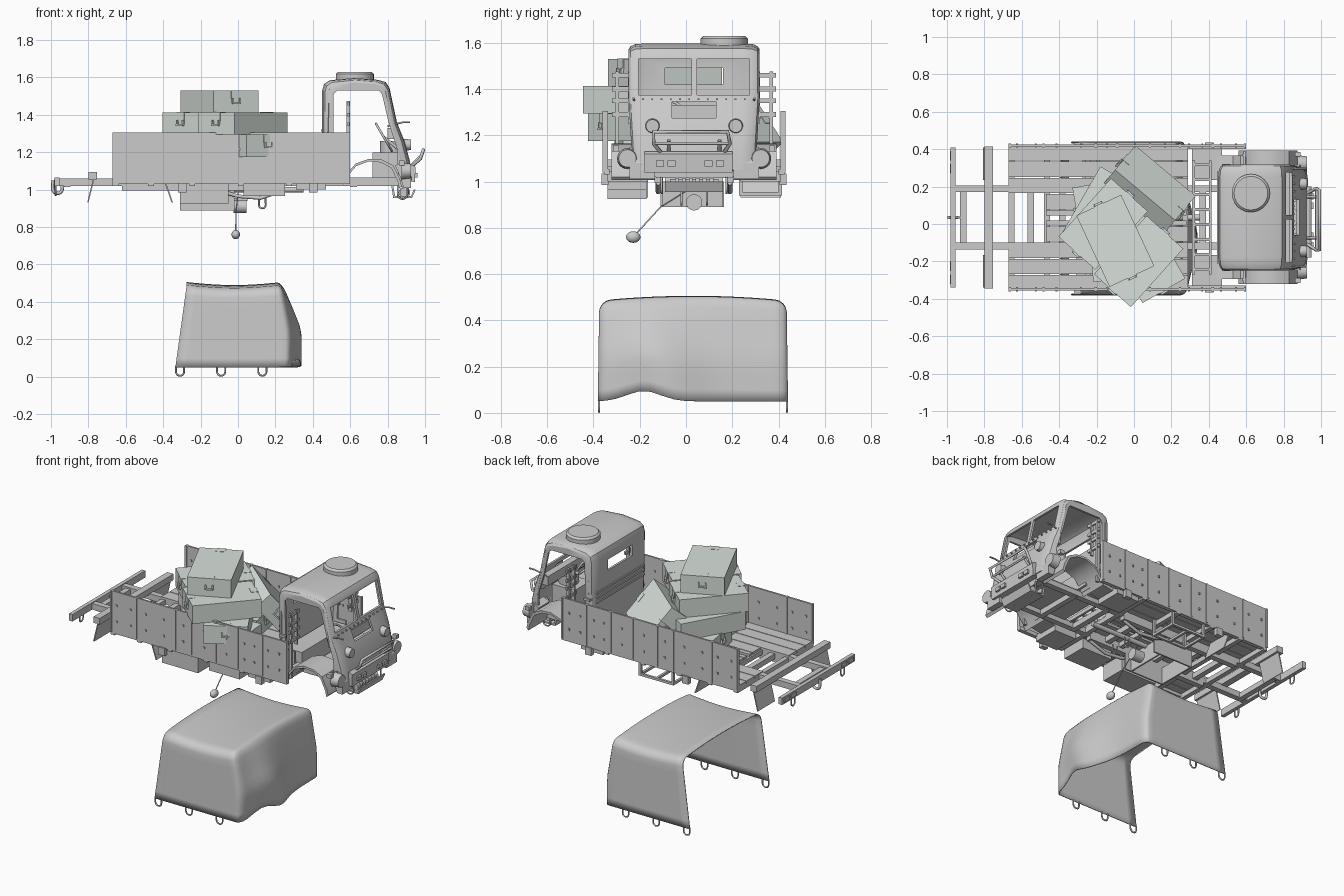
import bpy, bmesh, math
from mathutils import Vector, Matrix

if "Cube" in bpy.data.objects:
    bpy.data.objects.remove(bpy.data.objects["Cube"])

YC = 0.035                      # centre line of the truck
SIDES = (-1, 1)
crate_mat = bpy.data.materials.new("crate_paint")
crate_mat.diffuse_color = (0.69, 0.75, 0.71, 1)
crate_mat.use_nodes = True
crate_mat.node_tree.nodes["Principled BSDF"].inputs["Base Color"].default_value = crate_mat.diffuse_color

def finish(name, bm, smooth=False):
    bmesh.ops.recalc_face_normals(bm, faces=bm.faces)
    me = bpy.data.meshes.new(name)
    bm.to_mesh(me); bm.free()
    ob = bpy.data.objects.new(name, me)
    bpy.context.collection.objects.link(ob)
    if smooth:
        shade(ob)
    return ob

def activate(ob):
    bpy.ops.object.select_all(action='DESELECT')
    ob.select_set(True)
    bpy.context.view_layer.objects.active = ob

def shade(ob, a=35):
    activate(ob)
    bpy.ops.object.shade_smooth_by_angle(angle=math.radians(a))

def boxes(name, spans):
    """One mesh from boxes given as (x0, x1, y0, y1, z0, z1)."""
    bm = bmesh.new()
    for x0, x1, y0, y1, z0, z1 in spans:
        m = Matrix.Translation(((x0+x1)/2, (y0+y1)/2, (z0+z1)/2)) @ Matrix.Diagonal((x1-x0, y1-y0, z1-z0, 1))
        bmesh.ops.create_cube(bm, size=1, matrix=m)
    return finish(name, bm)

def both(x0, x1, d0, d1, z0, z1):
    """A box and its mirror image, d measured from the truck centre line."""
    return [(x0, x1, min(YC+s*d0, YC+s*d1), max(YC+s*d0, YC+s*d1), z0, z1) for s in SIDES]

def prism(name, pts, y0, y1, smooth=False):
    bm = bmesh.new()
    f = bm.faces.new([bm.verts.new((x, y0, z)) for x, z in pts])
    g = bmesh.ops.extrude_face_region(bm, geom=[f])
    bmesh.ops.translate(bm, vec=(0, y1-y0, 0), verts=[v for v in g['geom'] if isinstance(v, bmesh.types.BMVert)])
    return finish(name, bm, smooth)

def tube(name, pts, r=0.006, cyclic=False):
    cu = bpy.data.curves.new(name, 'CURVE')
    cu.dimensions, cu.bevel_depth, cu.bevel_resolution, cu.use_fill_caps = '3D', r, 1, True
    sp = cu.splines.new('POLY')
    sp.points.add(len(pts)-1)
    for p, c in zip(sp.points, pts):
        p.co = (*c, 1)
    sp.use_cyclic_u = cyclic
    ob = bpy.data.objects.new(name, cu)
    bpy.context.collection.objects.link(ob)
    return ob

def cyl(name, loc, r, h, axis='Z', r2=None, seg=24):
    bm = bmesh.new()
    rot = {'Z': Matrix(), 'X': Matrix.Rotation(math.pi/2, 4, 'Y'), 'Y': Matrix.Rotation(-math.pi/2, 4, 'X')}[axis]
    bmesh.ops.create_cone(bm, cap_ends=True, segments=seg, radius1=r, radius2=r if r2 is None else r2,
                          depth=h, matrix=Matrix.Translation(loc) @ rot.to_4x4())
    return finish(name, bm, True)

def hook(name, x, y, z, w=0.02, h=0.045, axis='x', r=0.005):
    pts = []
    for i in range(9):
        a = math.pi*i/8
        d, dz = w*math.cos(a), -(h-w)-w*math.sin(a)
        pts.append((x+d, y, z+dz) if axis == 'x' else (x, y+d, z+dz))
    s, e = Vector(pts[0]), Vector(pts[-1])
    return tube(name, [(s.x, s.y, z)] + pts + [(e.x, e.y, z)], r)

# ---- loose tarpaulin cover below the truck
bm = bmesh.new()
bmesh.ops.create_cube(bm, size=1, matrix=Matrix.Translation((0, 0.03, 0.275)) @ Matrix.Diagonal((1, 0.81, 0.45, 1)))
bmesh.ops.delete(bm, geom=[f for f in bm.faces if f.normal.z < -.5 or f.normal.x < -.5], context='FACES')
bmesh.ops.bevel(bm, geom=[e for e in bm.edges if not e.is_boundary], offset=0.05, segments=4, profile=0.5, affect='EDGES')
cuts = [((x/10, 0, 0), (1, 0, 0)) for x in range(-4, 5)] + [((0, y/20, 0), (0, 1, 0)) for y in range(-6, 8)] \
     + [((0, 0, z/20), (0, 0, 1)) for z in range(2, 9)]
for co, no in cuts:
    bmesh.ops.bisect_plane(bm, geom=bm.verts[:]+bm.edges[:]+bm.faces[:], plane_co=co, plane_no=no)
for v in bm.verts:
    u, t, y = v.co.x+0.5, (0.5-v.co.z)/0.45, v.co.y
    fold = math.exp(-((y+0.17-0.1*t)/0.17)**2)
    back = -0.275-0.06*t
    front = 0.235+(0.045+0.06*fold)*min(t/0.6, 1)
    v.co.x = back+(front-back)*u
    v.co.z += t*u**4*0.045*math.exp(-((y+0.18)/0.1)**2) - (1-t)*(0.016*math.sin(math.pi*u)+0.02*(y-.03)**2/.16-0.006)
    v.co.y += (y-0.03)*0.015*t
cover = finish("tarpaulin_cover", bm)
m = cover.modifiers.new("thickness", 'SOLIDIFY'); m.thickness = 0.006
shade(cover, 50)
for y in (-0.376, 0.436):
    for x in (-0.31, -0.09, 0.13):
        hook("cover_hook", x, y, 0.056, 0.022, 0.051)

# ---- chassis
boxes("chassis_rails", both(-0.97, -0.62, 0.135, 0.172, 1.02, 1.06) + both(-0.62, 0.25, 0.135, 0.172, 0.995, 1.05) + both(.25, .90, .135, .172, 1.02, 1.055))
boxes("chassis_cross_members", [(x, x+0.035, -0.13, 0.20, 1.015, 1.05) for x in (-0.93, -0.57, -0.40, -0.15, 0.1, 0.35, 0.6, 0.86)])
boxes("rear_bumper", [(-0.98, -0.955, -0.34, 0.41, 1.02, 1.065)] + [(-0.985, -0.98, y, y+.05, 1.03, 1.055) for y in (-.32, -.25, .27, .34)])
boxes("rear_cross_bar", [(-0.80, -0.755, -0.345, 0.415, 1.055, 1.095)])
for y in (-0.22, 0.29):
    hook("rear_shackle", -0.975, y, 1.03, 0.018, 0.06, 'y')
hook("tow_hook", -0.965, YC, 1.05, 0.026, 0.07, r=0.009)
for s in SIDES:
    a, b = sorted((YC+s*0.20, YC+s*0.375))
    prism("rear_mud_flap", [(-0.762, 1.08), (-0.80, 0.93), (-0.806, 0.932), (-0.77, 1.08)], a, b)
    prism("bed_mud_flap", [(-0.40, 1.06), (-0.355, 0.93), (-0.348, 0.932), (-0.392, 1.06)], a, b)
    boxes("bed_underbox", [(0.31, 0.47, a, b, 1.0, 1.045)])
    tube("leaf_spring", [(-.1, YC+s*.155, .995), (0, YC+s*.155, .965), (.12, YC+s*.155, .955), (.24, YC+s*.155, .995)], 0.011)
boxes("tank_carrier", [(-.31, -.02, -.11, -.10, .89, 1.0), (-.31, -.02, .155, .165, .89, 1.0), (-.31, -.30, -.11, .165, .89, 1.0), (-.07, -.06, -.11, .165, .89, 1.0)])
boxes("side_lockers", [(-0.31, -0.05, -0.34, -0.17, 0.925, 1.03), (0.03, 0.25, -0.34, -0.17, 0.965, 1.03)])
boxes("spare_tray", [(-.2, .05, .40, .415, .94, .955), (-.2, .05, .23, .245, .94, .955)]
      + [(x, x+.015, .23, .415, .94, .955) for x in (-.2, -.08, .035)]
      + [(x, x+.015, y, y+.015, .94, 1.05) for x in (-.2, .035) for y in (.23, .40)])
cyl("drive_shaft", (0.05, YC, 1.0), 0.015, 0.6, 'X')
cyl("gearbox", (0.01, YC, 0.91), 0.035, 0.07, 'X')
for y in (-.02, .09):
    hook("underside_hook", 0.13, y, 0.96, 0.018, 0.06)
tube("hanging_rod", [(0.0, YC, 0.98), (-0.01, -0.11, 0.89), (-0.012, -0.22, 0.77)], 0.0035)
bm = bmesh.new()
bmesh.ops.create_uvsphere(bm, u_segments=16, v_segments=10, radius=0.025, matrix=Matrix.Translation((-0.012, -0.228, 0.76)) @ Matrix.Diagonal((0.9, 1.25, 1, 1)))
finish("hanging_ball", bm, True)

# ---- cargo bed
planks = [(-0.47 if 2 < i < 6 else -0.67, 0.29, -0.355+i*.0867, -0.273+i*.0867, 1.05, 1.065) for i in range(9) if i != 4]
planks += [(-0.47, 0.28, -0.008, 0.02, 1.05, 1.065), (-0.47, 0.28, 0.045, 0.074, 1.05, 1.065)]
boxes("bed_planks", planks)
boxes("bed_cross_beams", [(x, x+0.03, -0.355, 0.425, 1.02, 1.05) for x in (-0.67, -0.48, -0.26, 0.0, 0.26)])
boxes("bed_rail", both(-0.67, 0.6, 0.365, 0.39, 1.03, 1.055))
boxes("bed_side_boards", both(-0.67, -0.09, 0.378, 0.390, 1.045, 1.305) + both(-0.085, 0.6, 0.378, 0.390, 1.045, 1.305))
boxes("side_board_posts", [b for x in (-0.67, -0.49, -0.21, -0.095, 0.08, 0.24, 0.415, 0.588) for b in both(x, x+0.012, 0.373, 0.395, 1.04, 1.305)])
boxes("side_board_lugs", [b for x in (-.63, -.53, -.42, -.29, -.15, .0, .16, .29, .36, .46, .54) for z in (1.105, 1.21) for b in both(x, x+.01, .373, .396, z, z+.013)])
boxes("side_hinges", [b for x in (-.32, .38) for b in both(x, x+.045, .37, .40, .985, 1.035)])
boxes("front_ladder", [(.31, .325, -.27, .34, 1.05, 1.075), (.40, .415, -.27, .34, 1.05, 1.075)] + [(.31, .41, -.25+.08*i, -.235+.08*i, 1.055, 1.07) for i in range(8)])
boxes("headboard_slats", [b for z in (1.28, 1.34, 1.39, 1.45) for b in both(.585, .597, .25, .355, z, z+.02)] + both(.58, .60, .325, .34, 1.05, 1.475) + both(.58, .60, .275, .285, 1.25, 1.475))

# ---- crates
def crate(name, loc, rz, tilt=0):
    parts = [(-.21, .21, -.132, .132, -.059, .059)]
    for s in SIDES:
        parts += [(min(s*.21, s*.222), max(s*.21, s*.222), y, y+.008, -.005, .02) for y in (-.025, .017)]
        parts += [(min(s*.214, s*.224), max(s*.214, s*.224), -.025, .025, -.012, -.003),
                  (min(s*.17, s*.214), max(s*.17, s*.214), -.028, .028, .015, .061)]
    ob = boxes(name, parts)
    ob.matrix_world = Matrix.Translation(loc) @ Matrix.Rotation(math.radians(rz), 4, 'Z') @ Matrix.Rotation(math.radians(tilt), 4, 'X')
    ob.data.materials.append(crate_mat)

crate("crate_top", (-0.10, -0.09, 1.47), -65)
crate("crate_middle_left", (-0.165, 0.0, 1.353), 48)
crate("crate_middle_right", (0.025, -0.2, 1.353), 48)
crate("crate_lower_right", (0.055, -0.175, 1.235), 120)
crate("crate_lower_left", (-0.17, 0.06, 1.235), 60)
crate("crate_bottom_left", (-0.10, 0.10, 1.123), 10)
crate("crate_bottom_right", (-0.02, -0.16, 1.123), 5)
crate("crate_leaning", (0.085, 0.185, 1.235), -40, -50)

# ---- cab shell: lofted profile, hollowed, with door, window and grille openings
prof = [(.45, 1.05), (.45, 1.3), (.45, 1.53), (.46, 1.565), (.49, 1.585), (.62, 1.597), (.75, 1.587), (.79, 1.575), (.81, 1.545),
        (.85, 1.36), (.89, 1.26), (.92, 1.15), (.93, 1.05)]
bm = bmesh.new()
rings = []
for d, f in ((-.283, .86), (-.275, .93), (-.255, .98), (-.215, 1), (.215, 1), (.255, .98), (.275, .93), (.283, .86)):
    rings.append([bm.verts.new((.66+(x-.66)*f, YC+d*(1-.06*max(0, (1.36-z)/.3)), z if z < 1.1 else 1.25+(z-1.25)*(0.5*f+0.5))) for x, z in prof])
for a, b in zip(rings, rings[1:]):
    for i in range(len(prof)-1):
        bm.faces.new((a[i], a[i+1], b[i+1], b[i]))
bm.faces.new(rings[0]); bm.faces.new(rings[-1])
bmesh.ops.triangulate(bm, faces=[f for f in bm.faces if len(f.verts) > 4])
cab = finish("cab_shell", bm)
m = cab.modifiers.new("thickness", 'SOLIDIFY'); m.thickness, m.offset = 0.014, -1
cutters = [prism("cut_doors", [(.51, 1.19), (.51, 1.51), (.53, 1.53), (.755, 1.53), (.77, 1.51), (.805, 1.36), (.85, 1.22), (.86, 1.0), (.57, 1.0), (.57, 1.19)], -.5, .5),
           boxes("cut_windscreen", both(.74, 1.0, .012, .24, 1.375, 1.53)),
           boxes("cut_grille", [(.8, 1.05, -.06, .13, 1.275, 1.345)]),
           boxes("cut_rear_window", [(.4, .5, -.09, .16, 1.42, 1.49)])]
activate(cab)
for c in cutters:
    m = cab.modifiers.new("cut", 'BOOLEAN'); m.operation, m.object, m.solver = 'DIFFERENCE', c, 'EXACT'
for m in list(cab.modifiers):
    bpy.ops.object.modifier_apply(modifier=m.name)
for c in cutters:
    bpy.data.objects.remove(c)
shade(cab, 32)
cyl("roof_hatch", (.625, .165, 1.602), .102, .032)
cyl("roof_hatch_lid", (.625, .165, 1.624), .102, .012, r2=.09)
boxes("cab_wall_ribs", [(.443, .452, -.21, .28, z, z+.012) for z in (1.25, 1.28, 1.31)] + both(.47, .515, .27, .286, 1.27, 1.285))
boxes("hood_rivets", [(.848, .86, -.19+.04*i, -.182+.04*i, 1.353, 1.36) for i in range(12)])

# ---- cab interior
boxes("cab_floor", [(.46, .90, -.13, .20, 1.05, 1.065), (.46, .58, -.22, .29, 1.05, 1.07)])
boxes("seat_bench", [(.475, .60, -.20, .27, 1.07, 1.18)])
boxes("dashboard", [(.80, .845, -.21, .28, 1.27, 1.33)])
boxes("engine_block", [(.72, .88, -.05, .12, 1.06, 1.2)])
cyl("air_filter", (.82, YC, 1.23), .06, .06)
wheel = [(.78+.042*math.cos(a), -.09+.085*math.sin(a), 1.28-.072*math.cos(a)) for a in (i*math.pi/10 for i in range(20))]
tube("steering_wheel", wheel, .007, True)
tube("steering_spokes", [wheel[5], (.78, -.09, 1.28), wheel[15]], .005)
tube("steering_column", [(.78, -.09, 1.28), (.88, -.09, 1.2)], .009)

# ---- fenders and front end
arch = [(.56, 1.04), (.585, 1.09), (.63, 1.14), (.70, 1.165), (.77, 1.16), (.83, 1.13), (.865, 1.06), (.875, 1.02)]
for s in SIDES:
    a, b = sorted((YC+s*.17, YC+s*.357))
    prism("front_fender", arch + [(.66+(x-.66)*.94, z-.014) for x, z in reversed(arch)], a, b, True)
    prism("fender_nose", [(.84, 1.13), (.885, 1.15), (.925, 1.08), (.925, 1.01), (.885, 1.01), (.87, 1.06)], *sorted((YC+s*.17, YC+s*.28)))
    prism("fender_tail", [(.44, 1.03), (.56, 1.05), (.60, 1.11), (.57, 1.11), (.53, 1.065), (.44, 1.045)], *sorted((YC+s*.2, YC+s*.33)))
    cyl("headlight", (.90, YC+s*.18, 1.24), .033, .05, 'X', .028)
    cyl("side_lamp", (.90, YC+s*.288, 1.10), .045, .05, 'X', .038)
    tube("mirror_arm", [(.80, YC+s*.255, 1.34), (.88, YC+s*.262, 1.36), (.92, YC+s*.262, 1.36)], .005)
    hook("front_shackle", .88, YC+s*.14, 1.02, .026, .07)
    tube("guard_brace", [(.86, YC+s*.11, 1.06), (.975, YC+s*.11, 1.18)], .008)
boxes("marker_lamps", both(.86, .89, .325, .35, 1.13, 1.155))
prism("front_bumper", [(.90, 1.05), (.945, 1.04), (.95, 1.12), (.935, 1.13), (.915, 1.13)], -.18, .2)
boxes("bumper_lights", [(.945, .96, y, y+.035, 1.065, 1.09) for y in (-.13, -.08, .08, .13)])
g = [(.90, -.09, 1.10), (.975, -.14, 1.165), (.992, -.14, 1.215), (.992, .18, 1.215), (.975, .19, 1.165), (.90, .15, 1.10)]
tube("front_guard", g, .009)
tube("front_guard_bar", [(.975, -.14, 1.165), (.975, .19, 1.165)], .007)
prism("winch_tray", [(.82, 1.02), (.83, .955), (.93, .955), (.95, 1.0), (.94, 1.0), (.925, .965), (.84, .965), (.83, 1.02)], -.09, .16)
cyl("winch_drum", (.89, YC, .985), .025, .21, 'Y')
for i in range(6):
    cyl("winch_coil", (.89, YC-.075+.03*i, .985), .031, .016, 'Y', seg=16)
